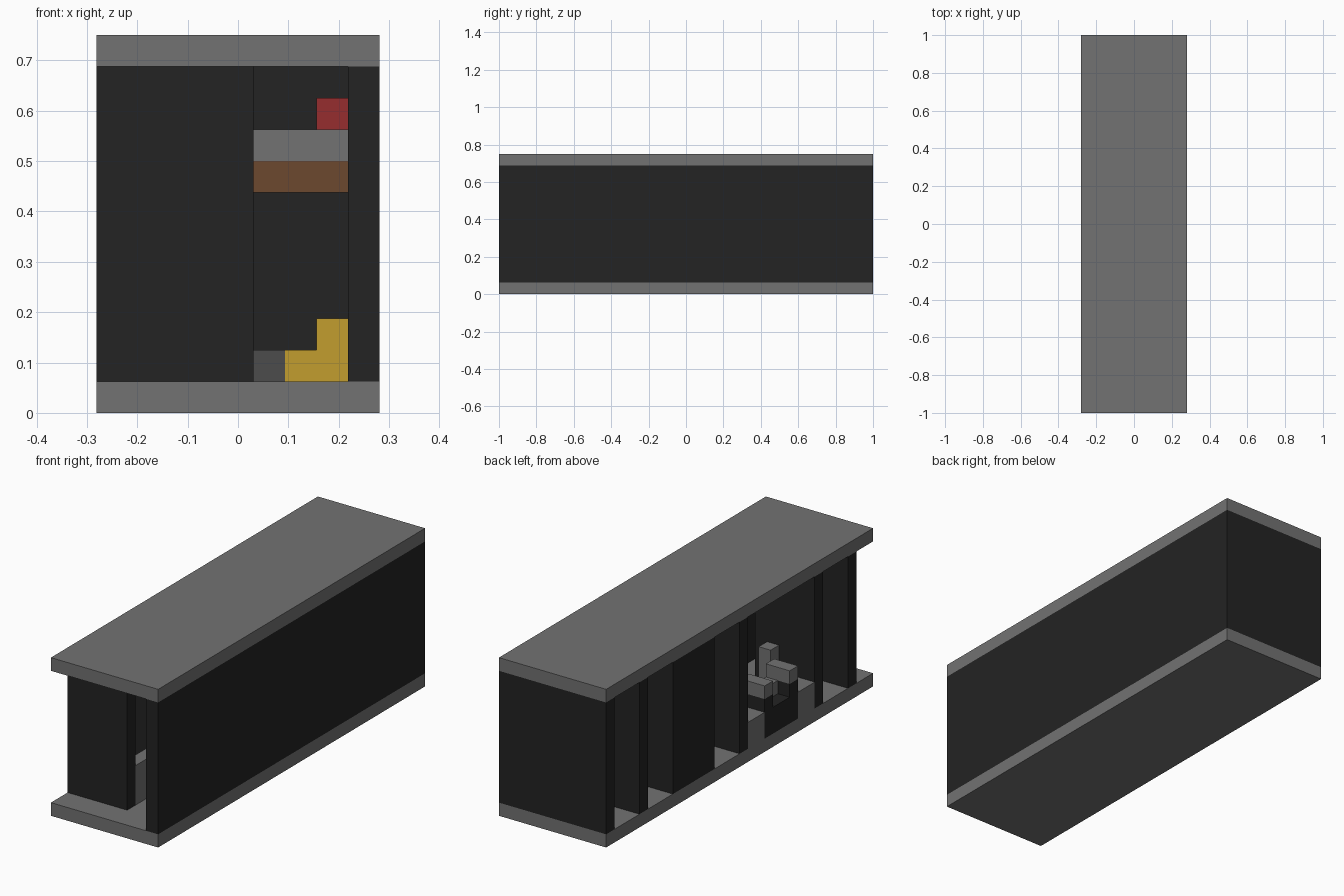
import bpy
import bmesh
from mathutils import Vector

cube = bpy.data.objects.get("Cube")
if cube:
    bpy.data.objects.remove(cube, do_unlink=True)

UNIT = 1 / 16            # edge of one building block
WIDE, LONG, TALL = 9, 32, 12


def material(name, rgb):
    linear = [((c / 255 + 0.055) / 1.055) ** 2.4 for c in rgb] + [1]
    mat = bpy.data.materials.new(name)
    mat.use_nodes = True
    mat.diffuse_color = linear
    shader = mat.node_tree.nodes["Principled BSDF"]
    shader.inputs["Base Color"].default_value = linear
    shader.inputs["Roughness"].default_value = 0.8
    return mat


grey = material("mid_grey", (114, 114, 114))
dark = material("dark_grey", (76, 76, 76))
black = material("charcoal", (35, 35, 35))
yellow = material("yellow", (194, 157, 46))
brown = material("brown", (108, 72, 46))
red = material("red", (150, 45, 47))


def block(name, mat, across, along, up):
    """Box in block units: across from the open side, along from the back, up from the ground."""
    spans = (across, along, up)
    low = Vector(s[0] for s in spans)
    high = Vector(s[1] for s in spans)
    mesh = bpy.data.meshes.new(name)
    bm = bmesh.new()
    bmesh.ops.create_cube(bm, size=1)
    for v in bm.verts:
        p = Vector(low[i] if v.co[i] < 0 else high[i] for i in range(3))
        v.co = Vector((p.x - WIDE / 2, LONG / 2 - p.y, p.z)) * UNIT
    bmesh.ops.recalc_face_normals(bm, faces=bm.faces)
    bm.to_mesh(mesh)
    bm.free()
    mesh.materials.append(mat)
    obj = bpy.data.objects.new(name, mesh)
    bpy.context.collection.objects.link(obj)
    return obj


# Shell: floor, roof, long side wall and back wall
STOREY = (1, TALL - 1)
block("floor", grey, (0, WIDE), (0, LONG), (0, 1))
block("roof", grey, (0, WIDE), (0, LONG), (TALL - 1, TALL))
block("side_wall", black, (8, WIDE), (0, LONG), STOREY)
block("back_wall", black, (0, 8), (0, 1), STOREY)

# Cross partitions between the stalls, and the closed room
for i, start in enumerate((4, 16, 25, 29)):
    block(f"partition_{i + 1}", black, (0, 5), (start, start + 1), STOREY)
block("closed_room", black, (0, 5), (8, 13), STOREY)

# Low panels between the narrow stalls and the corridor
for i, start in enumerate((1, 5, 13, 26)):
    block(f"low_panel_{i + 1}", grey, (4, 5), (start, start + 3), (1, 4))

# Counter in the wide opening, with a black desk in its middle
for side, start in (("back", 17), ("front", 23)):
    block(f"counter_{side}", grey, (0, 2), (start, start + 2), (1, 3))
block("desk_base", black, (0, 2), (19, 23), (1, 3))
block("desk_middle", grey, (1, 2), (20, 22), (3, 4))
for side, start in (("back", 19), ("front", 22)):
    block(f"desk_arm_{side}", black, (0, 2), (start, start + 1), (3, 4))
    block(f"desk_arm_top_{side}", grey, (0, 2), (start, start + 1), (4, 5))
block("post", grey, (3, 4), (24, 25), (1, 5))

# Couch and footstool against the side wall
block("couch_seat", yellow, (6, 7), (19, 23), (1, 2))
block("couch_back", yellow, (7, 8), (19, 23), (1, 3))
block("footstool", dark, (5, 6), (19, 23), (1, 2))

# Hanging shelf with its load
block("shelf", brown, (5, 8), (19, 23), (7, 8))
block("shelf_box", grey, (5, 8), (19, 23), (8, 9))
block("shelf_top_item", red, (7, 8), (20, 22), (9, 10))
